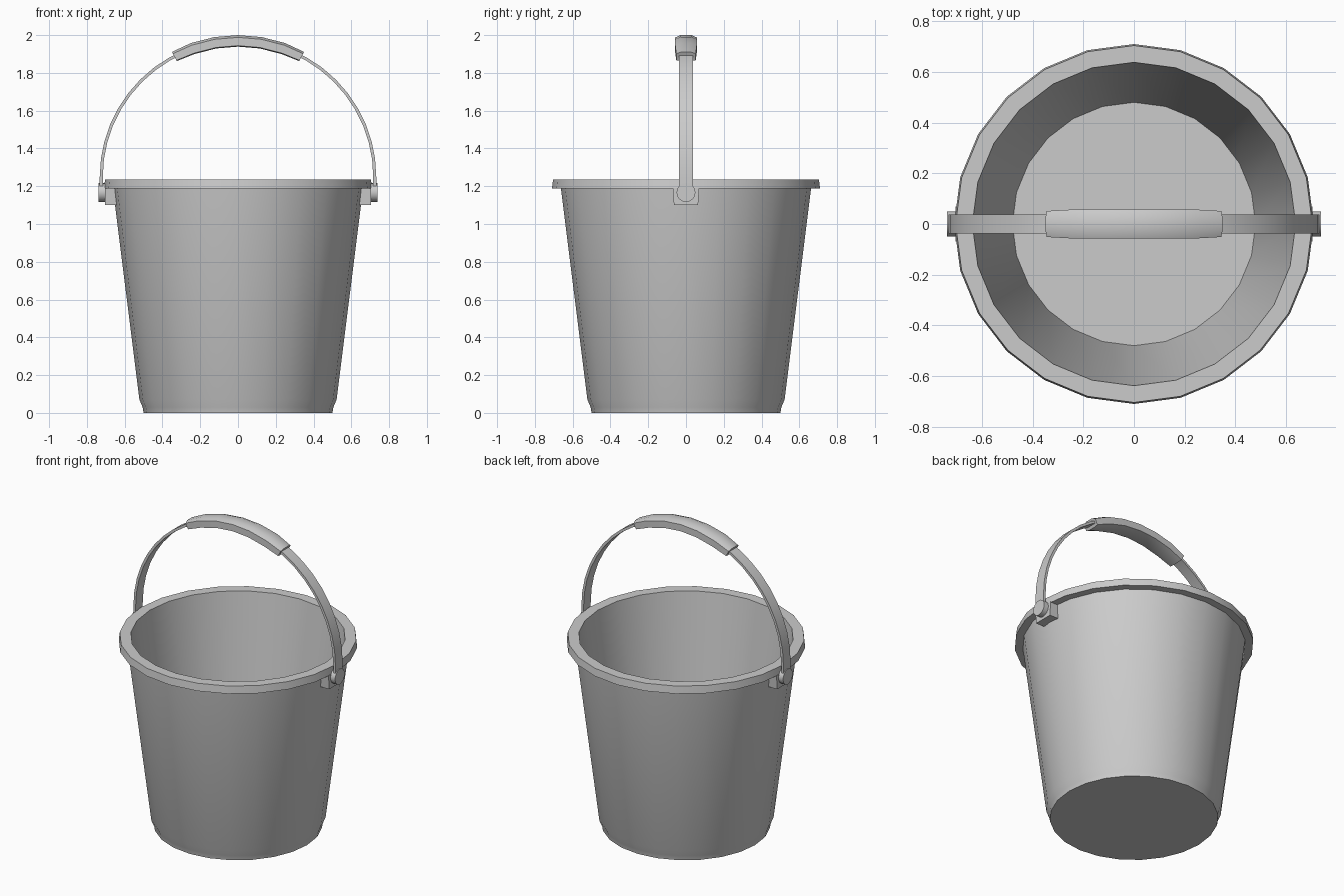
import bpy, bmesh, math
from mathutils import Vector

if "Cube" in bpy.data.objects:
    bpy.data.objects.remove(bpy.data.objects["Cube"])


def finish(name, bm, angle=30):
    bmesh.ops.remove_doubles(bm, verts=bm.verts, dist=1e-5)
    bmesh.ops.recalc_face_normals(bm, faces=bm.faces)
    mesh = bpy.data.meshes.new(name)
    bm.to_mesh(mesh)
    bm.free()
    ob = bpy.data.objects.new(name, mesh)
    bpy.context.collection.objects.link(ob)
    bpy.ops.object.select_all(action='DESELECT')
    ob.select_set(True)
    bpy.context.view_layer.objects.active = ob
    bpy.ops.object.shade_smooth_by_angle(angle=math.radians(angle))
    return ob


def loft(name, rings):
    """Skin a series of equal-length closed rings and cap both ends."""
    bm = bmesh.new()
    loops = [[bm.verts.new(p) for p in ring] for ring in rings]
    n = len(loops[0])
    for a, b in zip(loops, loops[1:]):
        for i in range(n):
            j = (i + 1) % n
            bm.faces.new((a[i], a[j], b[j], b[i]))
    bm.faces.new(loops[0][::-1])
    bm.faces.new(loops[-1])
    return finish(name, bm)


def circle(r, z, n=24):
    return [(r * math.sin(2 * math.pi * i / n), r * math.cos(2 * math.pi * i / n), z)
            for i in range(n)]


# bucket shell: outside wall, rim lip, inside wall, floor
profile = [(0.50, 0), (0.505, 0.03), (0.522, 0.07), (0.662, 1.187), (0.71, 1.187),
           (0.704, 1.235), (0.638, 1.235), (0.48, 0.03)]
loft("bucket", [circle(r, z) for r, z in profile])

# handle path: an elliptical arch standing above the pivots
CZ, A, B = 1.25, 0.724, 0.72


def arch(t):
    """Point and outward normal at angle t from vertical."""
    p = Vector((A * math.sin(t), 0, CZ + B * math.cos(t)))
    n = Vector((math.sin(t) / A, 0, math.cos(t) / B)).normalized()
    return p, n


def section(p, n, shape):
    return [p + n * h + Vector((0, y, 0)) for y, h in shape]


# flat handle strap
strap = [(-0.037, -0.008), (0.037, -0.008), (0.037, 0.008), (-0.037, 0.008)]
rings = [section(*arch(math.radians(-90 + 7.5 * i)), strap) for i in range(25)]
X = Vector((1, 0, 0))
rings.insert(0, section(Vector((-A, 0, 1.17)), -X, strap))
rings.append(section(Vector((A, 0, 1.17)), X, strap))
loft("handle_strap", rings)

# hand grip, a little slimmer at the ends
grip = [(-0.057, -0.026), (-0.03, -0.031), (0.03, -0.031), (0.057, -0.026),
        (0.057, 0.018), (0.028, 0.03), (-0.028, 0.03), (-0.057, 0.018)]
rings = []
for x in (-0.337, -0.24, -0.12, 0, 0.12, 0.24, 0.337):
    k = 0.9 if abs(x) > 0.3 else 1.0
    rings.append(section(*arch(math.asin(x / A)), [(y * k, h * k) for y, h in grip]))
loft("hand_grip", rings)

# pivots on both sides
for s, side in ((-1, "left"), (1, "right")):
    # lug under the rim
    loft(side + "_lug", [[(s * 0.64, -w, z), (s * 0.705, -w, z),
                          (s * 0.705, w, z), (s * 0.64, w, z)]
                         for w, z in ((0.064, 1.10), (0.07, 1.19))])
    # round pivot button
    loft(side + "_pivot", [[(s * x, 0.05 * math.sin(math.tau * i / 16),
                             1.167 + 0.05 * math.cos(math.tau * i / 16))
                            for i in range(16)] for x in (0.70, 0.738)])
